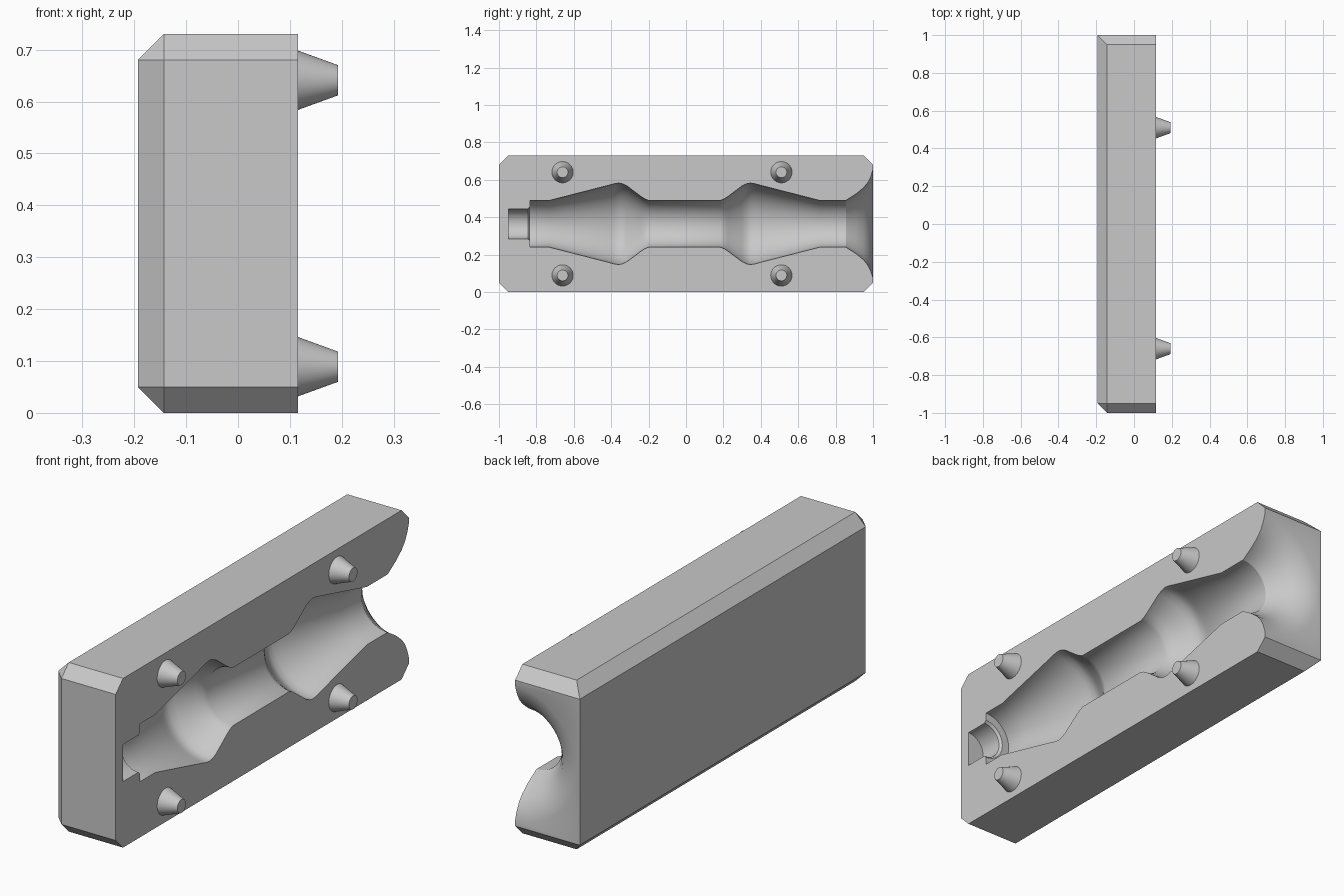
import bpy, bmesh, math
from mathutils import Vector, Matrix

if "Cube" in bpy.data.objects:
    bpy.data.objects.remove(bpy.data.objects["Cube"], do_unlink=True)

BACK, FACE = -0.193, 0.116      # rear plane and parting plane in x
HEIGHT, CH = 0.73, 0.05         # block height and chamfer size
MID = HEIGHT / 2

grey = bpy.data.materials.new("mould grey")
grey.use_nodes = True
colour = (0.58, 0.58, 0.58, 1)
grey.diffuse_color = colour
grey.node_tree.nodes["Principled BSDF"].inputs["Base Color"].default_value = colour


def make_object(name, bm):
    bmesh.ops.recalc_face_normals(bm, faces=bm.faces)
    mesh = bpy.data.meshes.new(name)
    bm.to_mesh(mesh)
    bm.free()
    mesh.materials.append(grey)
    obj = bpy.data.objects.new(name, mesh)
    bpy.context.collection.objects.link(obj)
    return obj


def activate(obj):
    bpy.ops.object.select_all(action='DESELECT')
    obj.select_set(True)
    bpy.context.view_layer.objects.active = obj


def smooth(obj):
    activate(obj)
    bpy.ops.object.shade_smooth_by_angle(angle=math.radians(28))


# Block, with its corners sliced off by chamfer planes
bm = bmesh.new()
size = Vector((FACE - BACK, 2, HEIGHT))
centre = Vector(((FACE + BACK) / 2, 0, MID))
bmesh.ops.create_cube(bm, size=1, matrix=Matrix.Translation(centre) @ Matrix.Diagonal(size).to_4x4())


def slice_off(direction, inset):
    n = Vector(direction)
    corner = centre + Vector([d * s / 2 for d, s in zip(direction, size)])
    point = corner - n * (inset / n.length_squared)
    bmesh.ops.bisect_plane(bm, geom=bm.verts[:] + bm.edges[:] + bm.faces[:], dist=0.0001,
                           plane_co=point, plane_no=n, clear_outer=True)
    bmesh.ops.holes_fill(bm, edges=[e for e in bm.edges if e.is_boundary])


slice_off((-1, -1, 0), CH)
for up in (-1, 1):
    slice_off((0, -1, up), CH)
    slice_off((0, 1, up), CH)
    slice_off((-1, 0, up), CH)
    slice_off((-1, -1, up), 2 * CH)
block = make_object("mould_block", bm)

# Cavity profile as (y, radius): neck, two mirrored bulges, flared mouth
bulge = [(-0.73, 0.125), (-0.41, 0.207), (-0.385, 0.214), (-0.36, 0.218),
         (-0.34, 0.214), (-0.315, 0.202), (-0.24, 0.146), (-0.22, 0.133), (-0.2, 0.125)]
mouth = [(0.855, 0.125), (0.91, 0.16), (0.95, 0.193), (0.972, 0.22),
         (0.988, 0.252), (1.0, 0.29), (1.1, 0.29)]
profile = [(-0.95, 0.08), (-0.845, 0.08), (-0.835, 0.09), (-0.835, 0.125)]
profile += bulge + [(-0.016 - y, r) for y, r in reversed(bulge)] + mouth

SEGMENTS = 96
bm = bmesh.new()
rings = []
for y, r in profile:
    angles = [(i + 0.5) * math.tau / SEGMENTS for i in range(SEGMENTS)]
    rings.append([bm.verts.new((FACE + r * math.cos(a), y, MID + r * math.sin(a))) for a in angles])
for a, b in zip(rings, rings[1:]):
    for i in range(SEGMENTS):
        j = (i + 1) % SEGMENTS
        bm.faces.new((a[i], a[j], b[j], b[i]))
bm.faces.new(rings[0])
bm.faces.new(rings[-1])
cutter = make_object("cavity_cutter", bm)
cutter.hide_render = True

# Carve the cavity into the block
carve = block.modifiers.new("cavity", 'BOOLEAN')
carve.operation = 'DIFFERENCE'
carve.solver = 'EXACT'
carve.object = cutter
activate(block)
bpy.ops.object.modifier_apply(modifier=carve.name)
bpy.data.objects.remove(cutter, do_unlink=True)
smooth(block)

# Tapered locating pegs on the parting plane
PEG = 0.193 - FACE
for end, y in (("front", -0.66), ("back", 0.51)):
    for level, side in (("lower", -1), ("upper", 1)):
        bm = bmesh.new()
        place = Matrix.Translation((FACE + PEG / 2, y, MID + side * 0.276))
        bmesh.ops.create_cone(bm, cap_ends=True, segments=48, radius1=0.057, radius2=0.029,
                              depth=PEG, matrix=place @ Matrix.Rotation(math.pi / 2, 4, 'Y'))
        smooth(make_object(f"{end}_{level}_peg", bm))
